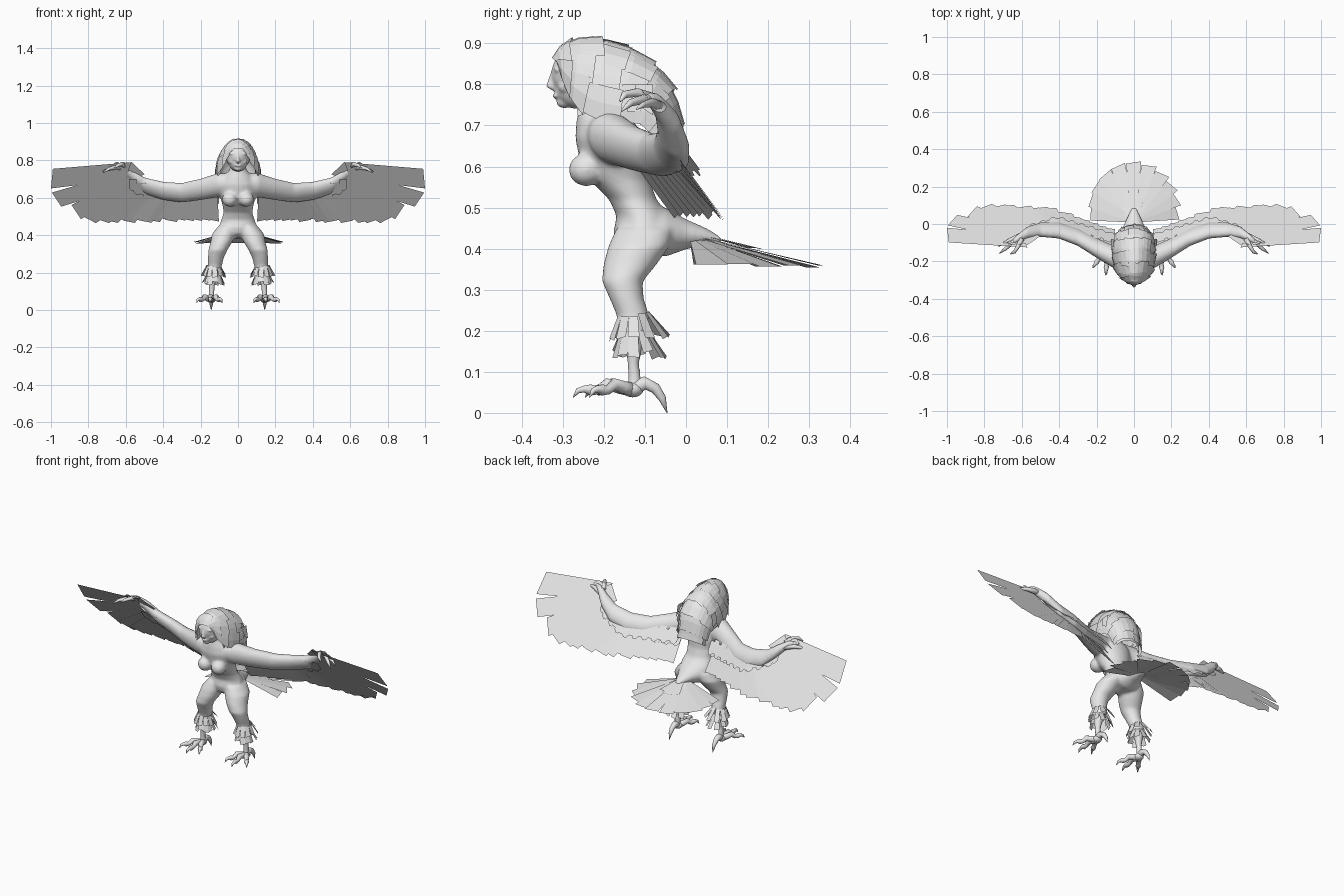
import bpy, bmesh, math, random
from mathutils import Vector, Matrix

if "Cube" in bpy.data.objects:
    bpy.data.objects.remove(bpy.data.objects["Cube"])

random.seed(4)
GREY = bpy.data.materials.new("light_grey")
GREY.diffuse_color = (0.8, 0.8, 0.8, 1)
GREY.use_nodes = True
GREY.node_tree.nodes["Principled BSDF"].inputs["Base Color"].default_value = GREY.diffuse_color
X, Y, Z = Vector((1, 0, 0)), Vector((0, 1, 0)), Vector((0, 0, 1))


def finish(name, bm, smooth=False, voxel=0, closed=True):
    if closed:
        bmesh.ops.recalc_face_normals(bm, faces=bm.faces)
    for f in bm.faces:
        f.smooth = smooth
    me = bpy.data.meshes.new(name)
    bm.to_mesh(me)
    bm.free()
    me.materials.append(GREY)
    ob = bpy.data.objects.new(name, me)
    bpy.context.collection.objects.link(ob)
    if voxel:
        m = ob.modifiers.new("fuse", 'REMESH')
        m.mode, m.voxel_size, m.use_smooth_shade = 'VOXEL', voxel, True
        m = ob.modifiers.new("soften", 'SMOOTH')
        m.factor, m.iterations = 0.5, 8
    return ob


def tube(bm, pts, u=None, v=None, n=16, s=1):
    """Closed loft of elliptical rings (x, y, z, radius_u, radius_v)."""
    rings = []
    for i, p in enumerate(pts):
        c = Vector(p[:3])
        a, b = u, v
        if u is None:
            t = Vector(pts[min(i + 1, len(pts) - 1)][:3]) - Vector(pts[max(i - 1, 0)][:3])
            a = t.cross(Z).normalized()
            b = a.cross(t).normalized()
        ring = []
        for k in range(n):
            w = 2 * math.pi * k / n
            q = c + a * p[3] * math.cos(w) + b * p[-1] * math.sin(w)
            ring.append(bm.verts.new((q.x * s, q.y, q.z)))
        rings.append(ring)
    for r0, r1 in zip(rings, rings[1:]):
        for k in range(n):
            bm.faces.new((r0[k], r0[(k + 1) % n], r1[(k + 1) % n], r1[k]))
    bm.faces.new(rings[0])
    bm.faces.new(rings[-1][::-1])


def ball(bm, c, r):
    bmesh.ops.create_uvsphere(bm, u_segments=24, v_segments=16, radius=1,
                              matrix=Matrix.Translation(c) @ Matrix.Diagonal((*r, 1)))


def poly(bm, pts, s=1):
    pts = pts if s > 0 else pts[::-1]
    bm.faces.new([bm.verts.new((p[0] * s, p[1], p[2])) for p in pts])


# Body: torso, breasts, tail stump, legs and arms fused together
bm = bmesh.new()
tube(bm, [(0, -.10, .385, .05, .04), (0, -.10, .41, .085, .07), (0, -.10, .44, .10, .077),
          (0, -.105, .48, .09, .064), (0, -.13, .52, .077, .058), (0, -.163, .57, .085, .075),
          (0, -.175, .62, .102, .085), (0, -.185, .67, .105, .085), (0, -.197, .71, .08, .07),
          (0, -.21, .75, .045, .05), (0, -.22, .80, .04, .045)], X, Y, 24)
tube(bm, [(0, -.12, .45, .10, .065), (0, -.05, .44, .083, .06), (0, 0, .435, .052, .037),
          (0, .05, .43, .03, .02), (0, .085, .42, .014, .009)], X, Z, 20)
LONG, SHORT = Vector((0, .6, -.8)), Vector((0, .8, .6))
for s in (1, -1):
    ball(bm, (s * .044, -.243, .592), (.041, .043, .04))
    tube(bm, [(.055, -.1, .45, .05, .07), (.075, -.115, .405, .065, .075), (.09, -.137, .36, .058, .065),
              (.108, -.155, .32, .051, .05), (.118, -.145, .28, .043, .042), (.123, -.13, .24, .038, .04),
              (.13, -.128, .20, .034, .036), (.138, -.128, .16, .022, .022), (.14, -.128, .12, .015, .015),
              (.142, -.125, .08, .015, .016), (.143, -.127, .05, .02, .02)], X, Y, 18, s)
    tube(bm, [(.03, -.19, .67, .065, .06), (.11, -.175, .667, .068, .057), (.2, -.128, .645, .063, .047),
              (.3, -.07, .627, .058, .041), (.4, -.035, .637, .055, .036), (.5, -.03, .665, .05, .031),
              (.57, -.045, .72, .04, .026), (.62, -.075, .76, .024, .02), (.65, -.095, .765, .014, .012)],
         LONG, SHORT, 18, s)
finish("body", bm, True, 0.007)

# Hands: pointed fingers beyond the wrist
bm = bmesh.new()
for s in (1, -1):
    for path in ([(.60, -.065, .75, .016), (.65, -.10, .765, .012), (.69, -.135, .755, .009), (.72, -.157, .735, .002)],
                 [(.60, -.06, .745, .016), (.66, -.085, .755, .011), (.70, -.105, .75, .007), (.725, -.12, .74, .002)],
                 [(.60, -.08, .765, .014), (.62, -.12, .78, .011), (.64, -.15, .775, .009), (.66, -.16, .76, .003)]):
        tube(bm, path, n=10, s=s)
finish("hands", bm, True)

# Feet: three front toes, a rear toe and claws
bm = bmesh.new()
for s in (1, -1):
    for tx, ty in ((.222, -.235), (.15, -.275), (.085, -.245)):
        at = lambda t: (.143 + (tx - .143) * t, -.125 + (ty + .125) * t)
        tube(bm, [(*at(0), .055, .018), (*at(.25), .062, .016), (*at(.45), .070, .015), (*at(.6), .055, .011),
                  (*at(.72), .056, .014), (*at(.82), .058, .009), (*at(.92), .054, .007), (*at(1), .038, .001)],
             n=10, s=s)
    tube(bm, [(.143, -.135, .055, .02), (.143, -.10, .073, .017), (.143, -.075, .06, .014),
              (.143, -.058, .036, .01), (.143, -.046, .0, .001)], n=10, s=s)
    ball(bm, (s * .143, -.13, .057), (.024, .026, .019))
finish("feet", bm, True)

# Head with brow, nose, lips, cheeks and chin
bm = bmesh.new()
ball(bm, (0, -.245, .825), (.066, .083, .075))
ball(bm, (0, -.262, .79), (.05, .058, .05))
ball(bm, (0, -.296, .757), (.02, .02, .015))
ball(bm, (0, -.318, .772), (.018, .008, .006))
tube(bm, [(0, -.318, .835, .007, .01), (0, -.325, .81, .008, .012), (0, -.328, .793, .012, .013),
          (0, -.318, .786, .01, .008)], X, Y, 12)
for s in (1, -1):
    ball(bm, (s * .024, -.311, .836), (.022, .012, .008))
    ball(bm, (s * .030, -.292, .795), (.02, .02, .018))
finish("head", bm, True, 0.004)

# Hair: arches (top y, top z, side y, side z, half width) from brow to back
ROWS = [(-.325, .868, -.312, .852, .035), (-.30, .902, -.295, .80, .07), (-.24, .914, -.25, .755, .098),
        (-.16, .90, -.19, .735, .11), (-.09, .86, -.13, .73, .11), (-.035, .80, -.085, .715, .10),
        (-.018, .73, -.07, .67, .085), (-.008, .65, -.05, .62, .075)]


def hair(r, a, off=0.0):
    r = max(0, min(r, len(ROWS) - 1.001))
    i = int(r)
    ty, tz, by, bz, w = [p + (q - p) * (r - i) for p, q in zip(ROWS[i], ROWS[i + 1])]
    c, n = math.cos(a), Vector((math.sin(a), .3 * math.cos(a), .9 * math.cos(a)))
    if r > 4:
        n.y, n.z = .9 * math.cos(a), .4 * math.cos(a)
    return Vector((w * math.sin(a), by + (ty - by) * c, bz + (tz - bz) * c)) + n * off


def sheet(bm, r0, r1, a0, a1, o0, o1, nr, na, skew=0):
    g = [[bm.verts.new(hair(r0 + (r1 + skew * j / na - r0) * i / nr, a0 + (a1 - a0) * j / na,
                            o0 + (o1 - o0) * i / nr)) for j in range(na + 1)] for i in range(nr + 1)]
    for i in range(nr):
        for j in range(na):
            bm.faces.new((g[i][j], g[i + 1][j], g[i + 1][j + 1], g[i][j + 1]))


bm = bmesh.new()
sheet(bm, 0, 7, -math.pi / 2, math.pi / 2, -.004, -.004, 21, 20)
finish("hair_cap", bm, True, closed=False)
bm = bmesh.new()
for i in range(7):
    n = (5, 7, 8, 8, 7, 6, 4)[i]
    for k in range(n):
        a0 = -1.7 + 3.4 * k / n
        sheet(bm, i - .15, i + 1.15 + random.uniform(0, .3), a0 - .04, a0 + 3.4 / n + .04,
              random.uniform(-.003, .001), random.uniform(.006, .014), 2, 2, random.uniform(-.2, .2))
# loose locks hanging beside the face and neck
for s in (1, -1):
    for k in range(6):
        y, x = -.275 + .03 * k, .075 + .007 * min(k, 5)
        poly(bm, [(x, y, .80), (x, y + .045, .80), (x + .012, y + .045, .735 - .01 * (k % 2)),
                  (x + .014, y + .012, .722 + .012 * (k % 3))], s)
finish("hair_plates", bm, closed=False)


# Wings: feathers lie on one sloping sheet that leans forward near the body
def wing(x, z, lift=0.0):
    y = -.11 + .75 * (.77 - z) - .3 * max(0, .42 - x)
    return Vector((x, y, z)) + SHORT * lift


bm = bmesh.new()
PRIMARIES = [((.57, .79), (.99, .755), (1.0, .65), (.60, .70)), ((.60, .745), (.995, .63), (.945, .555), (.57, .67)),
             ((.59, .72), (.89, .565), (.84, .49), (.54, .66)), ((.57, .70), (.845, .515), (.76, .47), (.51, .64)),
             ((.54, .69), (.775, .50), (.69, .472), (.46, .63))]
for s in (1, -1):
    random.seed(8)
    for i, q in enumerate(PRIMARIES):
        poly(bm, [wing(x, z, -.003 * i) for x, z in q], s)
    for i in range(13):
        t = i / 12
        tip, root, z = .67 - .54 * t, .50 - .36 * t, .478 + .022 * t + random.uniform(-.008, .008)
        poly(bm, [wing(root + .03, .655, -.012 - .002 * i), wing(tip + .035, z + .012, -.012 - .002 * i),
                  wing(tip - .028, z, -.012 - .002 * i), wing(root - .03, .645, -.012 - .002 * i)], s)
    # small feathers over the wrist
    for i in range(3):
        poly(bm, [wing(.50 + .04 * i, .72 + .02 * i, .01), wing(.57 + .04 * i, .785, .012),
                  wing(.60 + .04 * i, .765, .012), wing(.54 + .04 * i, .70 + .02 * i, .01)], s)
finish("wing_feathers", bm, closed=False)

# Short rounded covert feathers forming the scalloped arm edge
bm = bmesh.new()
for s in (1, -1):
    for i in range(18):
        x = .12 + .026 * i
        z = .575 + .012 * (i % 2) + max(0, x - .40) * .42
        for lift in (.009, -.022):
            poly(bm, [wing(x - .02, z + .06, lift), wing(x - .018, z + .01, lift), wing(x - .006, z - .004, lift),
                      wing(x + .01, z - .002, lift), wing(x + .022, z + .012, lift), wing(x + .02, z + .06, lift)], s)
finish("covert_feathers", bm, closed=False)

# Tail: a wide lower fan and a short upper fan
bm = bmesh.new()
for n, spread, size, w, lift in ((11, 80, .315, .042, 0), (5, 28, .165, .03, .008)):
    for i in range(n):
        k = 2 * i / (n - 1) - 1
        a = math.radians(spread * k)
        r = size * (1 - .24 * abs(k) ** 1.5)
        d, side = Vector((math.sin(a), math.cos(a), 0)), Vector((math.cos(a), -math.sin(a), 0))
        base = Vector((0, .02, .432 + lift - .004 * abs(k)))
        drop = Vector((0, 0, -.245 * r - .008 * abs(k) + .004 * (i % 2)))
        poly(bm, [base - side * .012, base + d * r * .96 + drop - side * w,
                  base + d * r + drop + side * w * .9, base + side * .012])
finish("tail_feathers", bm, closed=False)

# Leg cuffs: two tiers of flared feathers, longer behind
bm = bmesh.new()
for s in (1, -1):
    random.seed(3)
    for z, r0, r1, n in ((.235, .037, .058, 11), (.195, .032, .05, 11)):
        for i in range(n):
            a = 2 * math.pi * i / n
            d, side = Vector((math.cos(a), math.sin(a), 0)), Vector((-math.sin(a), math.cos(a), 0))
            c = Vector((.13, -.128, z))
            back = max(0, d.y)
            top = c + d * r0 + Z * .012 * back
            tip = c + d * (r1 + .03 * back) - Z * (.05 + random.uniform(-.006, .012))
            poly(bm, [top - side * .011, tip - side * .014, tip + side * .015 - Z * random.uniform(-.008, .01),
                      top + side * .011], s)
finish("leg_cuffs", bm, closed=False)
